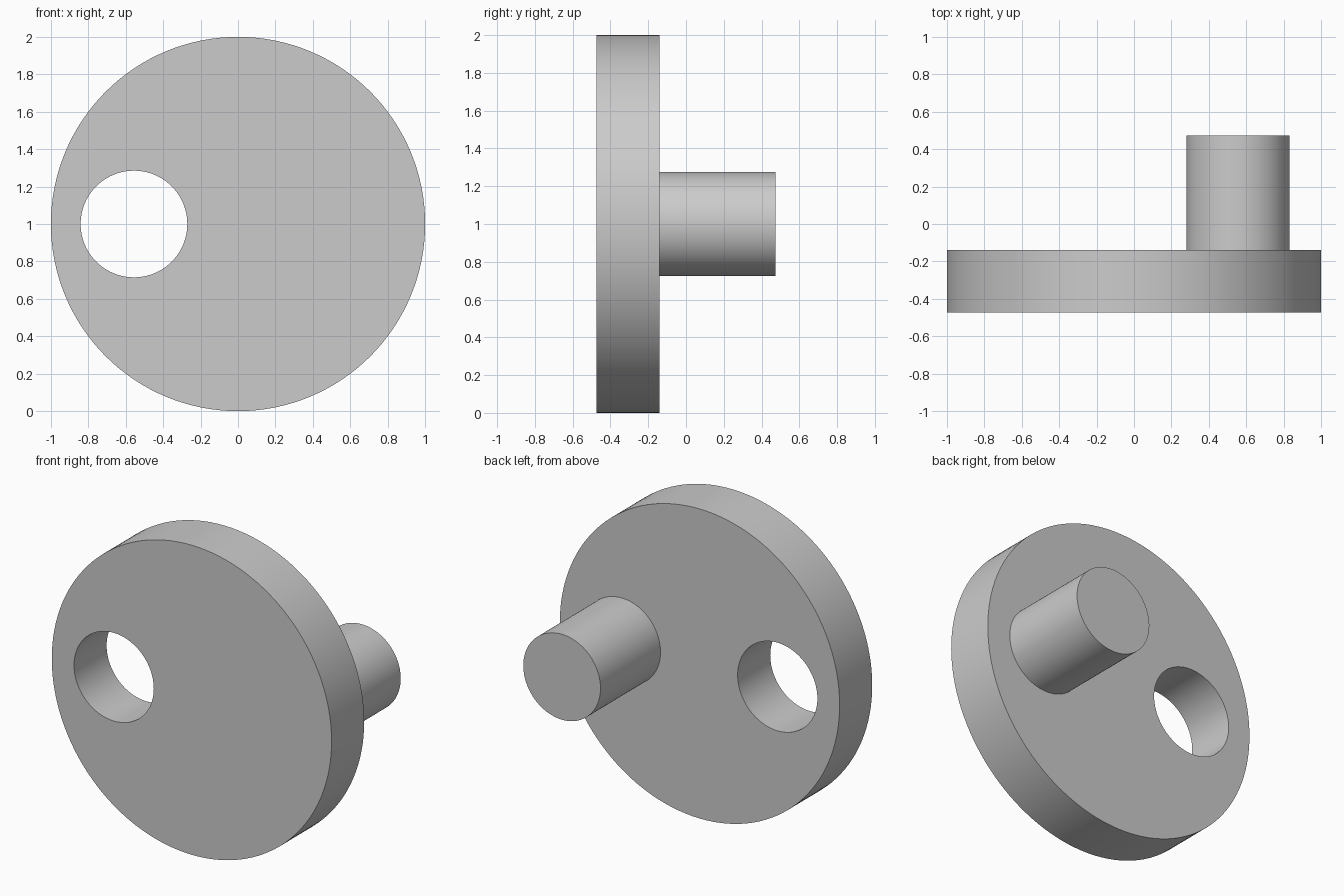
import bpy
import math

cube = bpy.data.objects.get("Cube")
if cube:
    bpy.data.objects.remove(cube, do_unlink=True)

# Plain grey for the whole part
grey = bpy.data.materials.new("plain grey")
grey.use_nodes = True
colour = (0.6, 0.6, 0.6, 1)
grey.diffuse_color = colour
grey.node_tree.nodes["Principled BSDF"].inputs["Base Color"].default_value = colour

AXIS_Z = 1.0
OFFSET = 0.556
FRONT, FACE, BACK = -0.473, -0.14, 0.473


def cylinder(name, x, radius, y0, y1, sides):
    """Cylinder lying along the y axis between y0 and y1."""
    bpy.ops.mesh.primitive_cylinder_add(
        vertices=sides, radius=radius, depth=y1 - y0,
        location=(x, (y0 + y1) / 2, AXIS_Z), rotation=(math.pi / 2, 0, 0))
    obj = bpy.context.object
    obj.name = name
    obj.data.materials.append(grey)
    return obj


def smooth(obj):
    bpy.ops.object.select_all(action="DESELECT")
    obj.select_set(True)
    bpy.context.view_layer.objects.active = obj
    bpy.ops.object.shade_smooth_by_angle(angle=math.radians(30))


# Disc with an off-centre through hole
disc = cylinder("disc", 0, 1.0, FRONT, FACE, 128)
cutter = cylinder("hole_cutter", -OFFSET, 0.285, FRONT - 0.1, FACE + 0.1, 96)
cut = disc.modifiers.new("hole", "BOOLEAN")
cut.operation = "DIFFERENCE"
cut.solver = "EXACT"
cut.object = cutter
bpy.context.view_layer.objects.active = disc
bpy.ops.object.modifier_apply(modifier=cut.name)
bpy.data.objects.remove(cutter, do_unlink=True)
smooth(disc)

# Crank pin on the back face, opposite the hole
pin = cylinder("crank_pin", OFFSET, 0.276, FACE - 0.01, BACK, 96)
smooth(pin)
